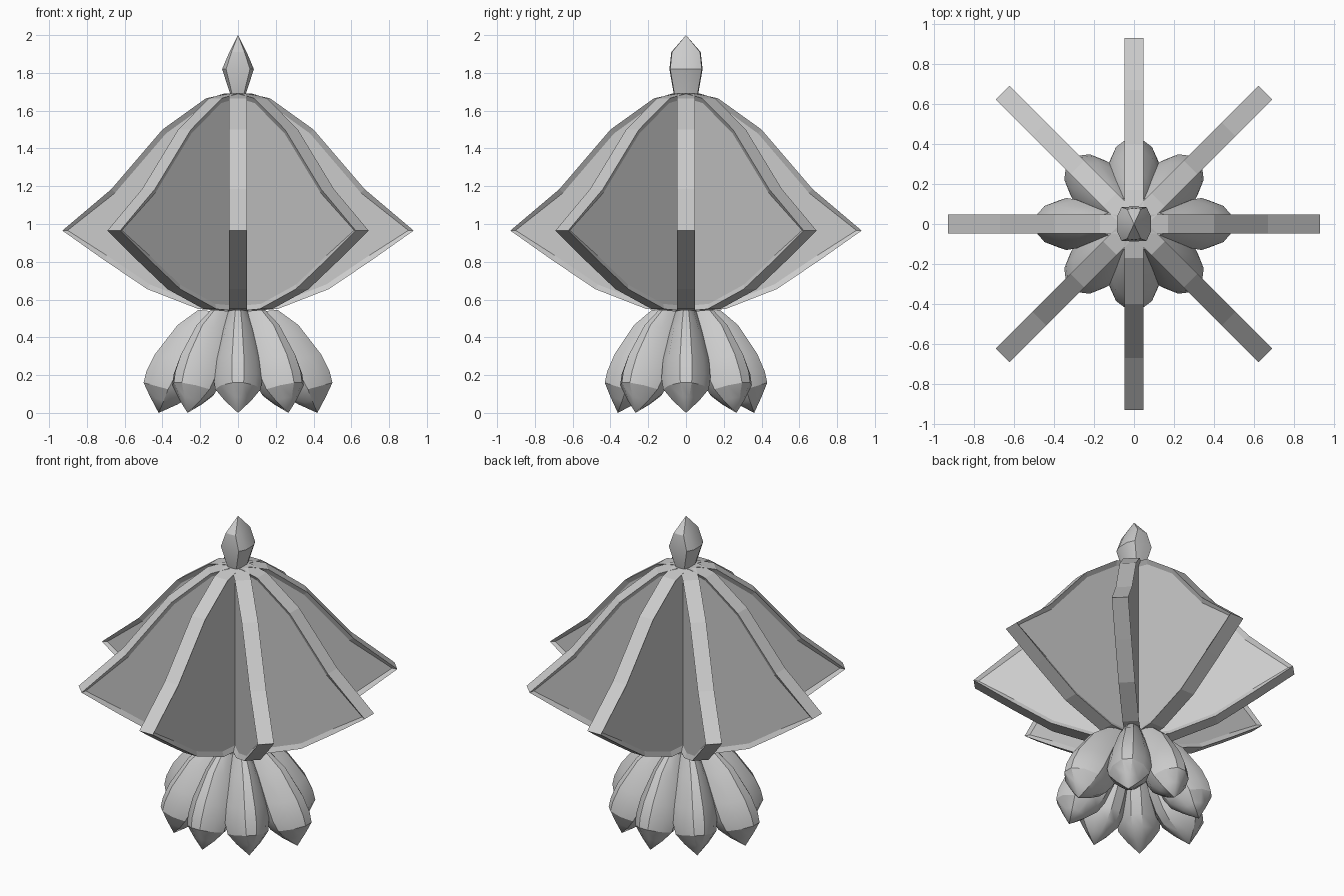
import bpy, bmesh, math
from mathutils import Matrix, Vector

if "Cube" in bpy.data.objects:
    bpy.data.objects.remove(bpy.data.objects["Cube"])


def finish(bm, name, angle=None):
    bmesh.ops.recalc_face_normals(bm, faces=bm.faces)
    mesh = bpy.data.meshes.new(name)
    bm.to_mesh(mesh)
    bm.free()
    ob = bpy.data.objects.new(name, mesh)
    bpy.context.collection.objects.link(ob)
    if angle:
        bpy.ops.object.select_all(action='DESELECT')
        ob.select_set(True)
        bpy.context.view_layer.objects.active = ob
        bpy.ops.object.shade_smooth_by_angle(angle=math.radians(angle))
    return ob


def loft(rings, tip):
    """Skin rings of points, cap the start and close to a tip."""
    bm = bmesh.new()
    loops = [[bm.verts.new(p) for p in ring] for ring in rings]
    n = len(loops[0])
    for a, b in zip(loops, loops[1:]):
        for i in range(n):
            j = (i + 1) % n
            bm.faces.new((a[i], a[j], b[j], b[i]))
    end = bm.verts.new(tip)
    for i in range(n):
        bm.faces.new((loops[-1][i], loops[-1][(i + 1) % n], end))
    bm.faces.new(loops[0])
    return bm


# Fins: four full-width plates crossing at the axis, with recessed panels
half = [(0.06, 1.69), (0.17, 1.665), (0.40, 1.50), (0.67, 1.185), (0.93, 0.965),
        (0.71, 0.81), (0.48, 0.655), (0.21, 0.55), (0.06, 0.54)]
outline = half + [(-x, z) for x, z in reversed(half)]
for k in range(4):
    bm = bmesh.new()
    face = bm.faces.new([bm.verts.new((x, -0.048, z)) for x, z in outline])
    ext = bmesh.ops.extrude_face_region(bm, geom=[face])
    moved = [v for v in ext['geom'] if isinstance(v, bmesh.types.BMVert)]
    bmesh.ops.translate(bm, verts=moved, vec=(0, 0.096, 0))
    bmesh.ops.recalc_face_normals(bm, faces=bm.faces)
    sides = [f for f in bm.faces if len(f.verts) > 4]
    bmesh.ops.inset_individual(bm, faces=sides, thickness=0.028, depth=-0.016)
    bm.transform(Matrix.Rotation(k * math.pi / 4, 4, 'Z'))
    finish(bm, f"fin_{k + 1}")

# Base buds: outer (r, z), inner (r, z), half width at each station
stations = [((0.21, 0.545), (0.04, 0.53), 0.055),
            ((0.32, 0.465), (0.08, 0.40), 0.085),
            ((0.44, 0.31), (0.14, 0.25), 0.122),
            ((0.485, 0.22), (0.19, 0.15), 0.13),
            ((0.50, 0.16), (0.24, 0.09), 0.12),
            ((0.465, 0.085), (0.32, 0.045), 0.07)]
section = [(0.25, 1), (0.75, 0.6), (1, 0), (0.75, -0.6), (0.25, -1)]
section += [(-u, v) for u, v in reversed(section)]
for k in range(8):
    s = 0.9 if k % 2 else (1.0 if k % 4 == 0 else 0.86)
    rings = []
    for o, i, w in stations:
        o, i = Vector((o[0] * s, 0, o[1])), Vector((i[0] * s, 0, i[1]))
        mid, depth = (o + i) / 2, (o - i) / 2
        rings.append([mid + depth * v + Vector((0, w * u, 0)) for u, v in section])
    bm = loft(rings, (0.42 * s, 0, 0))
    bm.transform(Matrix.Rotation(k * math.pi / 4, 4, 'Z'))
    finish(bm, f"base_bud_{k + 1}", 30)

# Finial: small faceted bud on top
levels = [(1.67, 0.038, 0.06), (1.69, 0.042, 0.065), (1.82, 0.084, 0.088), (1.91, 0.046, 0.078)]
square = [(1, 0.45), (0.75, 0.95), (0, 1), (-0.75, 0.95), (-1, 0.45),
          (-1, -0.45), (-0.75, -0.95), (0, -1), (0.75, -0.95), (1, -0.45)]
finish(loft([[(x * a, y * b, z) for x, y in square] for z, a, b in levels], (0, 0, 2)),
       "finial", 25)
